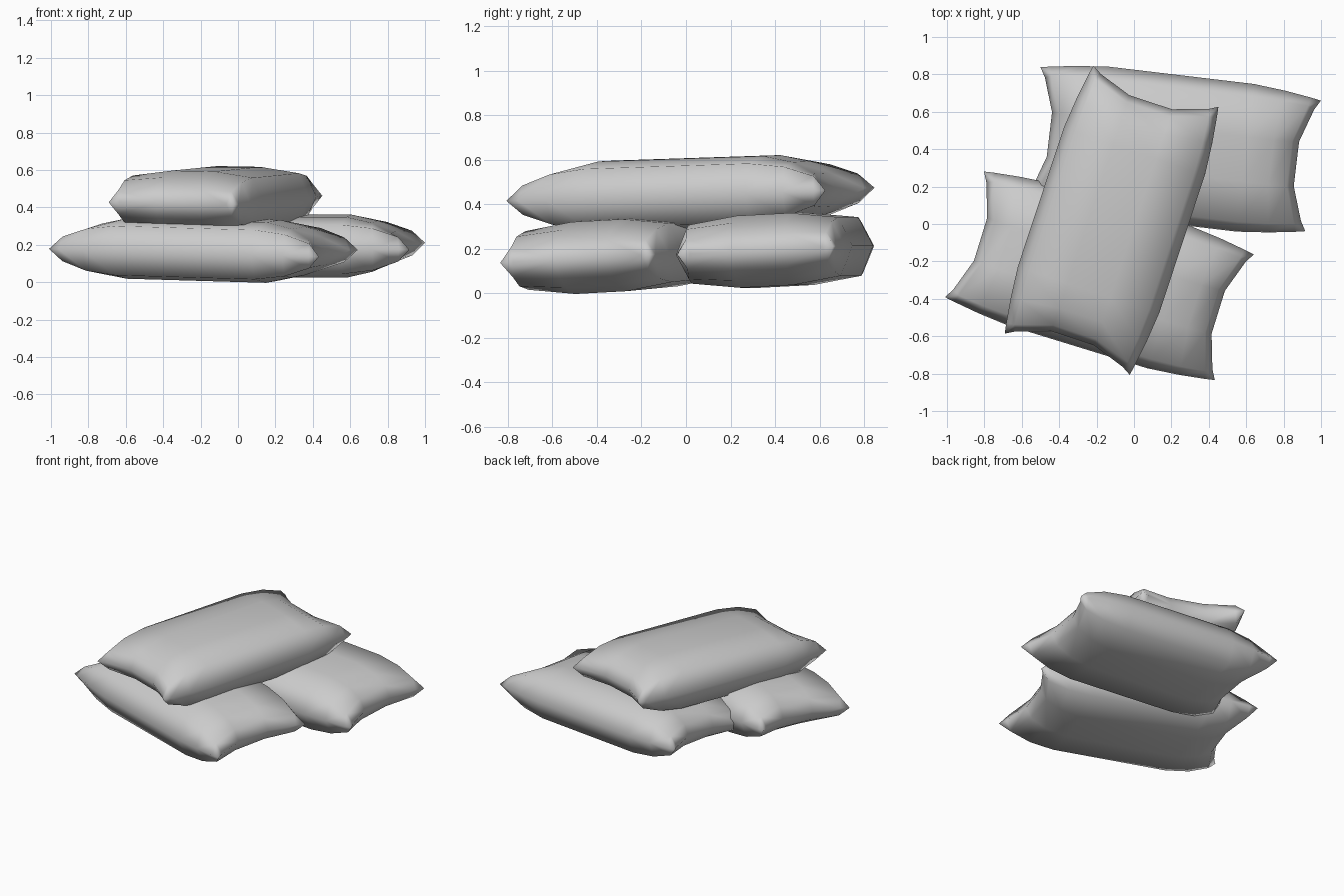
import bpy, bmesh
from math import radians

if "Cube" in bpy.data.objects:
    bpy.data.objects.remove(bpy.data.objects["Cube"])

# quarter plan of a stuffed sack: each row is one column from the end to the middle,
# each entry is (u, v, height) going from the side seam to the middle
QUARTER = [
    [(.755, .352, 0), (.725, .300, 0), (.665, .120, 0)],
    [(.700, .362, 0), (.690, .318, .066), (.628, .120, .075)],
    [(.560, .382, 0), (.555, .330, .112), (.530, .120, .130)],
    [(.390, .398, 0), (.390, .338, .132), (.390, .120, .162)],
]


def mirrored(seq):
    return [(i, 1) for i in range(len(seq))] + [(i, -1) for i in reversed(range(len(seq)))]


def sack(name, loc, rot):
    bm = bmesh.new()
    cols, rows = mirrored(QUARTER), mirrored(QUARTER[0])
    nc, nr = len(cols) - 1, len(rows) - 1
    # upper and lower skins
    for side in (1, -1):
        grid = []
        for i, su in cols:
            line = []
            for j, sv in rows:
                u, v, h = QUARTER[i][j]
                line.append(bm.verts.new((su * u, sv * v, side * h)))
            grid.append(line)
        for i in range(nc):
            for k in range(nr):
                a, b = grid[i][k], grid[i][k + 1]
                c, d = grid[i + 1][k + 1], grid[i + 1][k]
                if i in (0, nc - 1) and k in (0, nr - 1):
                    # corner patches crease from the tip inwards
                    if (i == 0) == (k == 0):
                        bm.faces.new((a, b, c))
                        bm.faces.new((a, c, d))
                    else:
                        bm.faces.new((a, b, d))
                        bm.faces.new((b, c, d))
                else:
                    bm.faces.new((a, b, c, d))
    # join along the seam
    bmesh.ops.remove_doubles(bm, verts=bm.verts, dist=0.0005)
    bmesh.ops.recalc_face_normals(bm, faces=bm.faces)
    for f in bm.faces:
        f.smooth = True
    me = bpy.data.meshes.new(name)
    bm.to_mesh(me)
    bm.free()
    ob = bpy.data.objects.new(name, me)
    bpy.context.collection.objects.link(ob)
    ob.location = loc
    ob.rotation_euler = [radians(a) for a in rot]
    return ob


# two sacks side by side, one laid across them
sack("front_sack", (-.185, -.277, .176), (3, 1.6, -17.1))
sack("back_sack", (.208, .40, .193), (3, 0, -6.8))
sack("top_sack", (-.12, .02, .445), (1, -1.8, 71.7))
